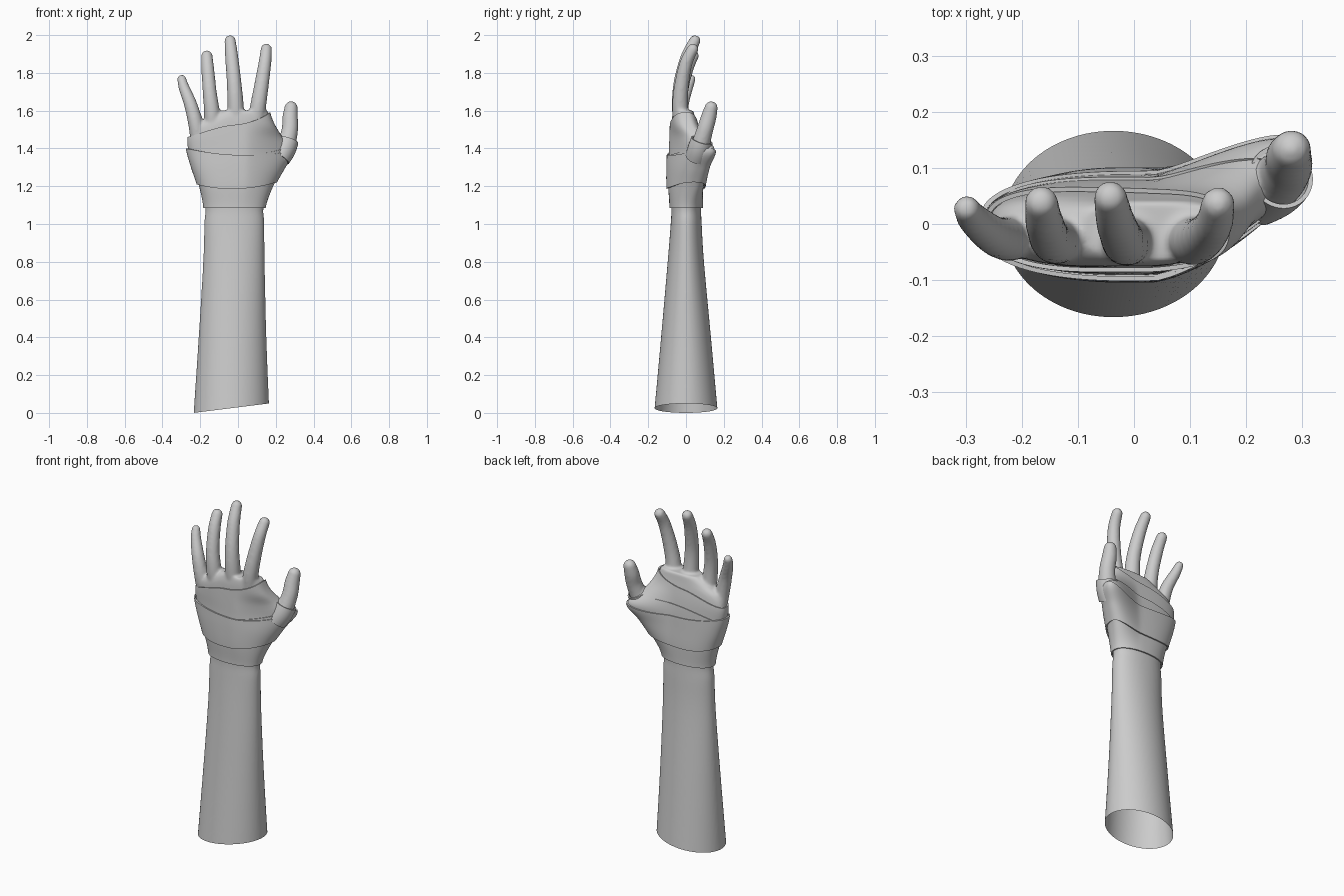
import bpy, bmesh
from math import sin, cos, pi, copysign
from mathutils import Vector

if "Cube" in bpy.data.objects:
    bpy.data.objects.remove(bpy.data.objects["Cube"])

# Arm and palm cross-sections: z, left x, right x, front depth, back depth, bend to thumb, squareness
SECTIONS = [
    (-.05, -.238, .168, .173, .173, 0, 2), (.4, -.208, .150, .132, .132, 0, 2),
    (.8, -.184, .141, .097, .095, 0, 2), (1.0, -.178, .139, .081, .083, 0, 2.1),
    (1.09, -.173, .136, .077, .079, .03, 2.2), (1.2, -.195, .175, .083, .080, .25, 2.5),
    (1.3, -.228, .230, .083, .076, .35, 2.6), (1.39, -.253, .282, .080, .072, .43, 2.6),
    (1.46, -.256, .225, .078, .065, .32, 2.7), (1.52, -.228, .188, .076, .055, .12, 3),
    (1.56, -.165, .170, .074, .047, .05, 3), (1.6, -.09, .158, .068, .04, 0, 3)]

# Finger paths: x, y, z, radius
FINGERS = [
    [(-.205, -.01, 1.40, .042), (-.222, -.026, 1.52, .040), (-.250, -.02, 1.63, .035),
     (-.285, .008, 1.72, .029), (-.298, .027, 1.767, .024)],
    [(-.13, -.01, 1.43, .045), (-.137, -.03, 1.58, .042), (-.15, -.025, 1.7, .037),
     (-.16, .005, 1.82, .034), (-.165, .038, 1.89, .030)],
    [(-.015, -.01, 1.45, .045), (-.012, -.03, 1.6, .044), (-.02, -.028, 1.74, .039),
     (-.033, .005, 1.88, .035), (-.042, .047, 1.97, .030)],
    [(.085, -.01, 1.45, .045), (.103, -.03, 1.6, .043), (.122, -.025, 1.72, .039),
     (.142, .0, 1.85, .034), (.15, .036, 1.925, .030)]]
THUMB = [(.16, .03, 1.27, .045), (.242, .068, 1.39, .050), (.273, .098, 1.49, .044),
         (.276, .12, 1.565, .041), (.281, .133, 1.615, .035)]


def spline(pts, n):
    """Smooth interpolation of rows of numbers."""
    p = [pts[0]] + list(pts) + [pts[-1]]
    out = []
    for i in range(1, len(p) - 2):
        for k in range(n):
            t = k / n
            out.append([b + .5 * t * (c - a + t * (2*a - 5*b + 4*c - d + t * (3*(b - c) + d - a)))
                        for a, b, c, d in zip(p[i-1], p[i], p[i+1], p[i+2])])
    return out + [list(pts[-1])]


PROFILE = spline(SECTIONS, 10)


def palm_point(u, z, off=0.0):
    """Point on the arm/palm surface at angle u and height z, pushed out by off."""
    i = 0
    while i < len(PROFILE) - 2 and PROFILE[i + 1][0] < z:
        i += 1
    a, b = PROFILE[i], PROFILE[i + 1]
    t = min(max((z - a[0]) / (b[0] - a[0]), 0), 1)
    _, xl, xr, front, back, bend, n = [p + (q - p) * t for p, q in zip(a, b)]
    c, s = cos(u), sin(u)
    x = (xl + xr) / 2 + ((xr - xl) / 2 + off) * copysign(abs(c) ** (2 / n), c)
    y = ((back if s > 0 else front) + off) * copysign(abs(s) ** (2 / n), s)
    over = max(x - .03, 0)
    return Vector((x, y + bend * over * over / (over + .05) * 1.2, z))


def loft(bm, rings, cap=True):
    vs = [[bm.verts.new(p) for p in r] for r in rings]
    n = len(vs[0])
    for a, b in zip(vs, vs[1:]):
        for i in range(n):
            bm.faces.new((a[i], a[(i+1) % n], b[(i+1) % n], b[i]))
    if cap:
        bm.faces.new(vs[0][::-1])
        bm.faces.new(vs[-1])


def tube_rings(path, grow=0.0, tip=True, n=28):
    rings = []
    rows = [(Vector(p[:3]), p[3] + grow) for p in path]
    for i, (c, r) in enumerate(rows):
        d = (rows[min(i+1, len(rows)-1)][0] - rows[max(i-1, 0)][0]).normalized()
        e1 = d.cross(Vector((0, 1, 0))).normalized()
        e2 = d.cross(e1)
        steps = [0]
        if tip and i == len(rows) - 1:
            steps = [k * pi / 16 for k in range(8)]
        for a in steps:
            rings.append([c + d * r * sin(a) + r * cos(a) * (e1 * cos(2*pi*k/n) + e2 * sin(2*pi*k/n))
                          for k in range(n)])
    return rings


def make(name, bm):
    bmesh.ops.recalc_face_normals(bm, faces=bm.faces)
    me = bpy.data.meshes.new(name)
    bm.to_mesh(me)
    bm.free()
    ob = bpy.data.objects.new(name, me)
    bpy.context.collection.objects.link(ob)
    bpy.ops.object.select_all(action='DESELECT')
    ob.select_set(True)
    bpy.context.view_layer.objects.active = ob
    return ob


# Arm, palm and fingers fused into one smooth skin
bm = bmesh.new()
loft(bm, [[palm_point(2*pi*k/96, row[0]) for k in range(96)] for row in PROFILE])
for f in FINGERS + [THUMB]:
    loft(bm, tube_rings(spline(f, 8)))
arm = make("arm_and_hand", bm)
m = arm.modifiers.new("fuse", 'REMESH')
m.mode, m.voxel_size = 'VOXEL', .008
bpy.ops.object.modifier_apply(modifier=m.name)
m = arm.modifiers.new("relax", 'SMOOTH')
m.factor, m.iterations = .5, 6
bpy.ops.object.modifier_apply(modifier=m.name)

# Slanted open cut at the elbow end
bm = bmesh.new()
bm.from_mesh(arm.data)
bmesh.ops.bisect_plane(bm, geom=bm.verts[:] + bm.edges[:] + bm.faces[:],
                       plane_co=(-.235, 0, 0), plane_no=(-.125, 0, 1), clear_inner=True)
bm.to_mesh(arm.data)
bm.free()
bpy.ops.object.shade_smooth_by_angle(angle=1.0)


def finish_wrap(name, rings):
    bm = bmesh.new()
    loft(bm, rings, cap=False)
    ob = make(name, bm)
    m = ob.modifiers.new("cloth", 'SOLIDIFY')
    m.thickness, m.offset = .008, 0
    bpy.ops.object.modifier_apply(modifier=m.name)
    bpy.ops.object.shade_smooth_by_angle(angle=.7)


def wrap(name, off, lo, hi, n=112, rows=14):
    rings = []
    for j in range(rows + 1):
        ring = []
        for k in range(n):
            u = 2 * pi * k / n
            a, b = lo(cos(u), sin(u)), hi(cos(u), sin(u))
            ring.append(palm_point(u, a + (b - a) * j / rows, off))
        rings.append(ring)
    finish_wrap(name, rings)


# Cloth wraps, from the wrist up to the knuckles
wrap("wrist_wrap", .007, lambda c, s: 1.085, lambda c, s: 1.23)
wrap("main_wrap", .017, lambda c, s: 1.187 + .03*c*c + .006*c, lambda c, s: 1.365 + .035*c*c - .012*c*s*s)
wrap("knuckle_wrap", .006, lambda c, s: 1.33, lambda c, s: 1.525 + .065*c)
wrap("diagonal_wrap", .011, lambda c, s: 1.31, lambda c, s: 1.395 + .035*c + .035*s)

# Wrap round the thumb base
finish_wrap("thumb_wrap", tube_rings(spline(THUMB, 10)[7:16], .007, tip=False, n=48))
